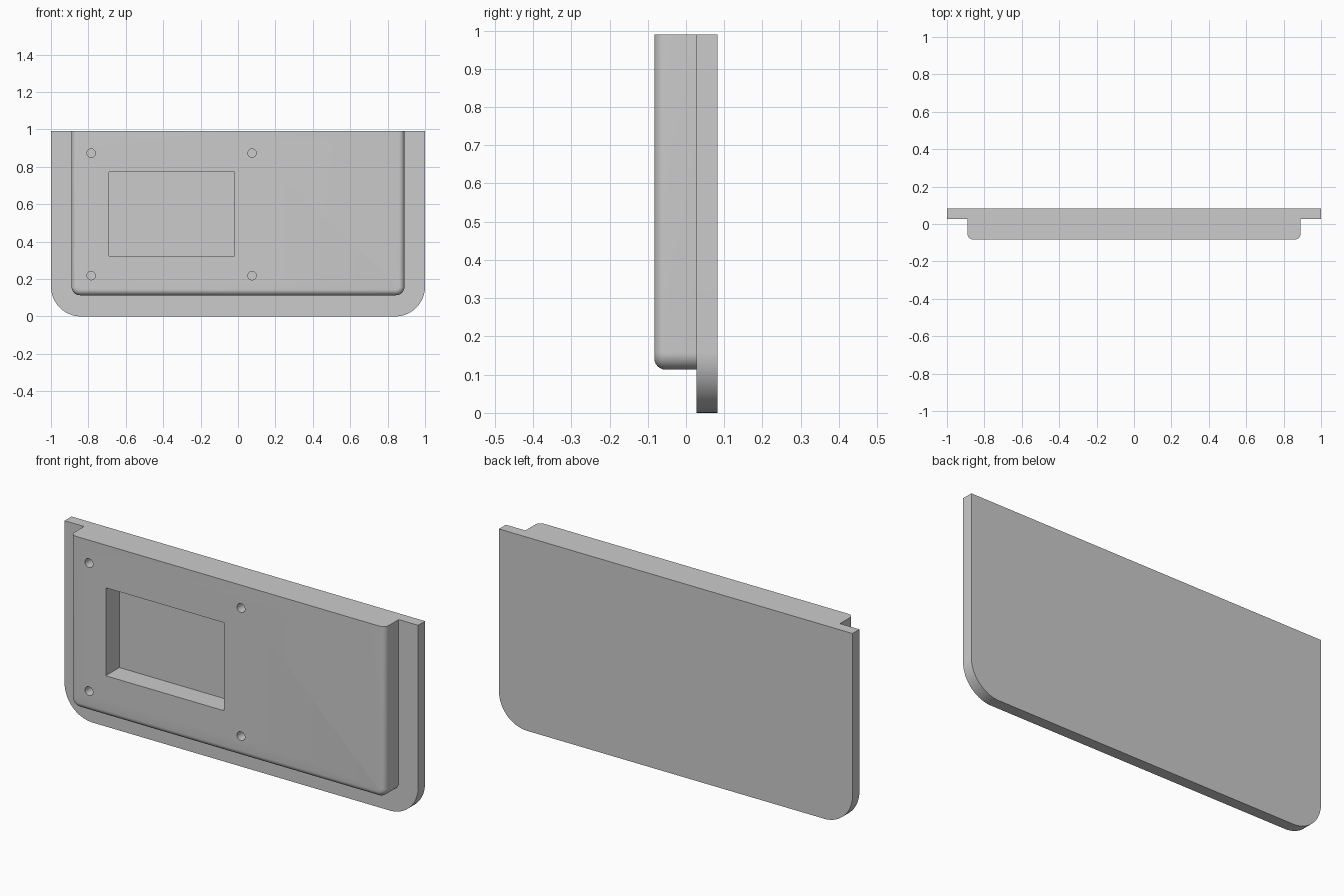
import bpy, bmesh, math
from mathutils import Matrix

cube = bpy.data.objects.get("Cube")
if cube:
    bpy.data.objects.remove(cube, do_unlink=True)

BACK, STEP, FRONT, TOP = 0.083, 0.027, -0.083, 0.99

grey = bpy.data.materials.new("light grey")
grey.use_nodes = True
colour = (0.6, 0.6, 0.6, 1)
grey.diffuse_color = colour
grey.node_tree.nodes["Principled BSDF"].inputs["Base Color"].default_value = colour


def make_object(name, bm):
    bmesh.ops.recalc_face_normals(bm, faces=bm.faces)
    mesh = bpy.data.meshes.new(name)
    bm.to_mesh(mesh)
    bm.free()
    obj = bpy.data.objects.new(name, mesh)
    mesh.materials.append(grey)
    bpy.context.collection.objects.link(obj)
    return obj


def slab(name, half_width, bottom, y0, y1, corner, fillet=0, steps=16):
    """Upright plate with rounded bottom corners and an optional front fillet."""
    outline = [(half_width, TOP)]
    for i in range(steps + 1):
        a = math.pi / 2 * i / steps
        outline.append((half_width - corner + corner * math.cos(a),
                        bottom + corner - corner * math.sin(a)))
    outline += [(-x, z) for x, z in reversed(outline)]
    bm = bmesh.new()
    face = bm.faces.new([bm.verts.new((x, y1, z)) for x, z in outline])
    moved = bmesh.ops.extrude_face_region(bm, geom=[face], use_keep_orig=True)["geom"]
    verts = [v for v in moved if isinstance(v, bmesh.types.BMVert)]
    bmesh.ops.translate(bm, verts=verts, vec=(0, y0 - y1, 0))
    bmesh.ops.recalc_face_normals(bm, faces=bm.faces)
    if fillet:
        rim = [e for e in bm.edges
               if all(abs(v.co.y - y0) < 1e-5 for v in e.verts)
               and not all(v.co.z > TOP - 1e-4 for v in e.verts)]
        bmesh.ops.bevel(bm, geom=rim, offset=fillet, segments=6,
                        profile=0.5, affect='EDGES')
    return make_object(name, bm)


def cut(target, cutter):
    mod = target.modifiers.new("cut", 'BOOLEAN')
    mod.operation = 'DIFFERENCE'
    mod.solver = 'EXACT'
    mod.object = cutter
    bpy.context.view_layer.objects.active = target
    bpy.ops.object.modifier_apply(modifier=mod.name)
    bpy.data.objects.remove(cutter, do_unlink=True)


# Back plate with large rounded bottom corners
back_plate = slab("back_plate", 1.0, 0, STEP, BACK, 0.16, steps=24)

# Raised front body
body = slab("front_body", 0.89, 0.113, FRONT, STEP, 0.045, fillet=0.03, steps=10)

# Rectangular window, open down to the back plate
bm = bmesh.new()
bmesh.ops.create_cube(bm, size=1, matrix=Matrix.Translation((-0.355, 0, 0.547))
                      @ Matrix.Diagonal((0.67, 0.4, 0.45, 1)))
cut(body, make_object("window_cutter", bm))

# Four screw holes around the window
for x in (-0.785, 0.075):
    for z in (0.218, 0.873):
        bm = bmesh.new()
        bmesh.ops.create_cone(bm, cap_ends=True, segments=32, radius1=0.0225,
                              radius2=0.0225, depth=0.4,
                              matrix=Matrix.Translation((x, 0, z))
                              @ Matrix.Rotation(math.pi / 2, 4, 'X'))
        cut(body, make_object("hole_cutter", bm))

# Smooth rounded surfaces, keep edges crisp
bpy.ops.object.select_all(action='DESELECT')
for obj in (back_plate, body):
    obj.select_set(True)
bpy.context.view_layer.objects.active = body
bpy.ops.object.shade_smooth_by_angle(angle=math.radians(30))
